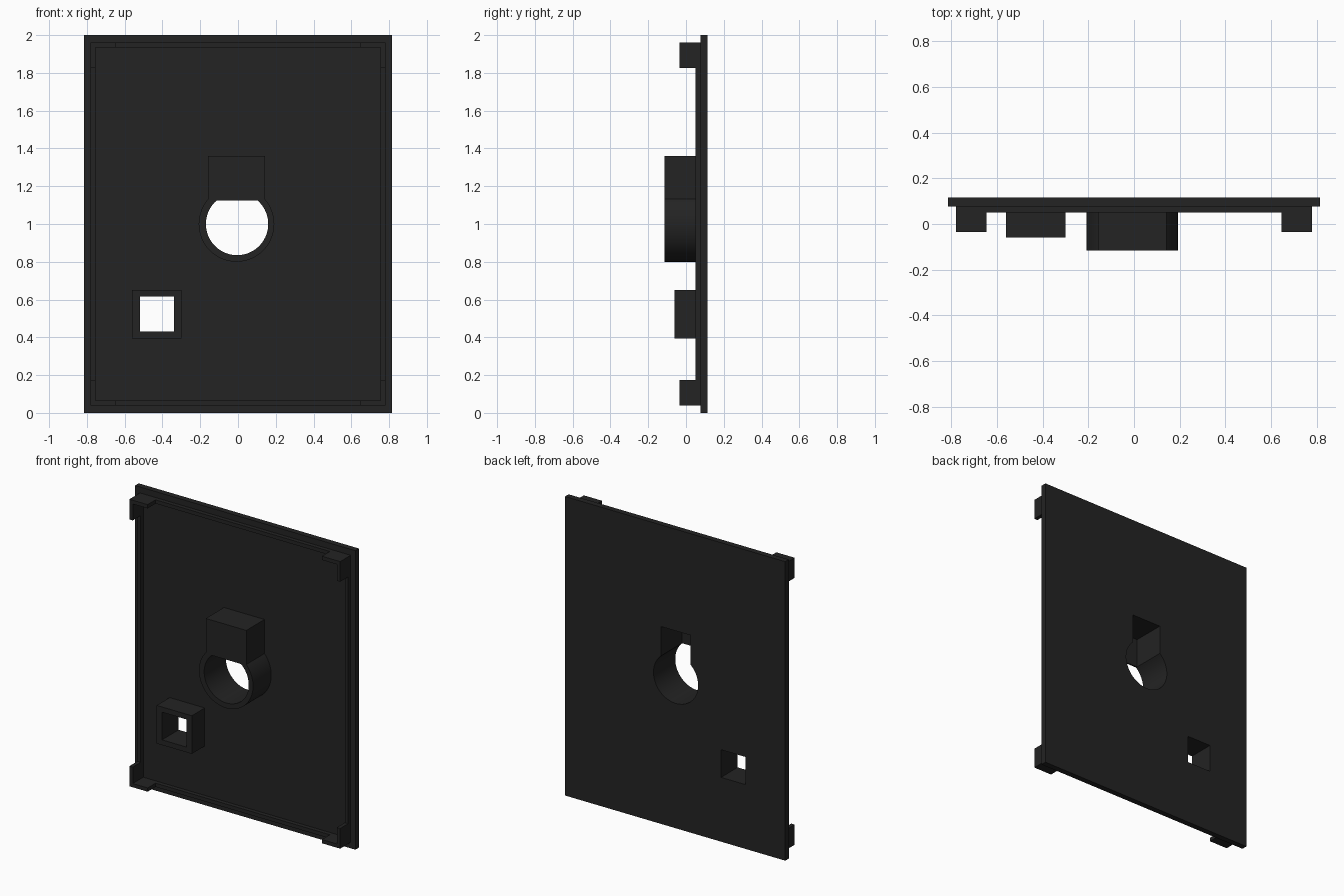
import bpy, bmesh, math
from mathutils import Matrix

if "Cube" in bpy.data.objects:
    bpy.data.objects.remove(bpy.data.objects["Cube"])

charcoal = bpy.data.materials.new("charcoal plastic")
charcoal.diffuse_color = (0.017, 0.017, 0.017, 1)
charcoal.use_nodes = True
charcoal.node_tree.nodes["Principled BSDF"].inputs["Base Color"].default_value = charcoal.diffuse_color


def rect(x0, x1, z0, z1):
    return [(x0, z0), (x1, z0), (x1, z1), (x0, z1)]


def keyhole(cx, cz, r, half, top, n=64):
    """Circle with a straight-sided slot rising from its upper part."""
    a = math.asin(half / r)
    start, sweep = math.pi / 2 - a, 2 * math.pi - 2 * a
    arc = [(cx + r * math.cos(start - sweep * i / n),
            cz + r * math.sin(start - sweep * i / n)) for i in range(n + 1)]
    return arc + [(cx - half, top), (cx + half, top)]


def slab(name, loops, y0, y1):
    """Extrude an outline (first loop) with holes (other loops) from y0 to y1."""
    cu = bpy.data.curves.new(name + "_outline", 'CURVE')
    cu.dimensions, cu.fill_mode, cu.extrude = '2D', 'BOTH', (y1 - y0) / 2
    for pts in loops:
        s = cu.splines.new('POLY')
        s.points.add(len(pts) - 1)
        for p, (x, z) in zip(s.points, pts):
            p.co = (x, z, 0, 1)
        s.use_cyclic_u = True
    tmp = bpy.data.objects.new(name + "_outline", cu)
    bpy.context.collection.objects.link(tmp)
    dg = bpy.context.evaluated_depsgraph_get()
    me = bpy.data.meshes.new_from_object(tmp.evaluated_get(dg))
    bpy.data.objects.remove(tmp)
    me.name = name
    me.transform(Matrix.Translation((0, (y0 + y1) / 2, 0)) @ Matrix.Rotation(math.pi / 2, 4, 'X'))
    bm = bmesh.new()
    bm.from_mesh(me)
    bmesh.ops.remove_doubles(bm, verts=bm.verts, dist=1e-5)
    bmesh.ops.recalc_face_normals(bm, faces=bm.faces)
    bm.to_mesh(me)
    bm.free()
    me.materials.clear()
    me.materials.append(charcoal)
    ob = bpy.data.objects.new(name, me)
    bpy.context.collection.objects.link(ob)
    bpy.ops.object.select_all(action='DESELECT')
    ob.select_set(True)
    bpy.context.view_layer.objects.active = ob
    bpy.ops.object.shade_smooth_by_angle(angle=math.radians(30))
    return ob


BACK, FACE, LIP, LUG, TUBE, FRONT = 0.115, 0.077, 0.05, -0.034, -0.06, -0.115

key_in = keyhole(-0.005, 1.0, 0.165, 0.108, 1.32)
key_out = keyhole(-0.008, 1.0, 0.2, 0.15, 1.36)
square_in = rect(-0.52, -0.34, 0.43, 0.615)
square_out = rect(-0.56, -0.30, 0.395, 0.65)

# Flat panel with both openings
slab("panel", [rect(-0.815, 0.815, 0, 2), key_in, square_in], FACE, BACK)

# Raised lip set in from the panel edge
slab("rim_lip", [rect(-0.78, 0.78, 0.04, 1.96), rect(-0.755, 0.755, 0.065, 1.935)], LIP, FACE)

# Keyhole collar, with its slot closed at the front
slab("keyhole_collar", [key_out, key_in], FRONT, FACE)
slab("slot_cover", [rect(-0.113, 0.103, 1.125, 1.32)], FRONT, FRONT + 0.01)

# Square tube around the small opening
slab("square_tube", [square_out, square_in], TUBE, FACE)

# L-shaped lugs on the four corners of the lip
for sx, side in ((-1, "left"), (1, "right")):
    for sz, level in ((-1, "lower"), (1, "upper")):
        ell = [(0.78, 0.96), (0.645, 0.96), (0.645, 0.935),
               (0.755, 0.935), (0.755, 0.825), (0.78, 0.825)]
        slab(f"{level}_{side}_lug", [[(sx * x, 1 + sz * z) for x, z in ell]], LUG, LIP)
